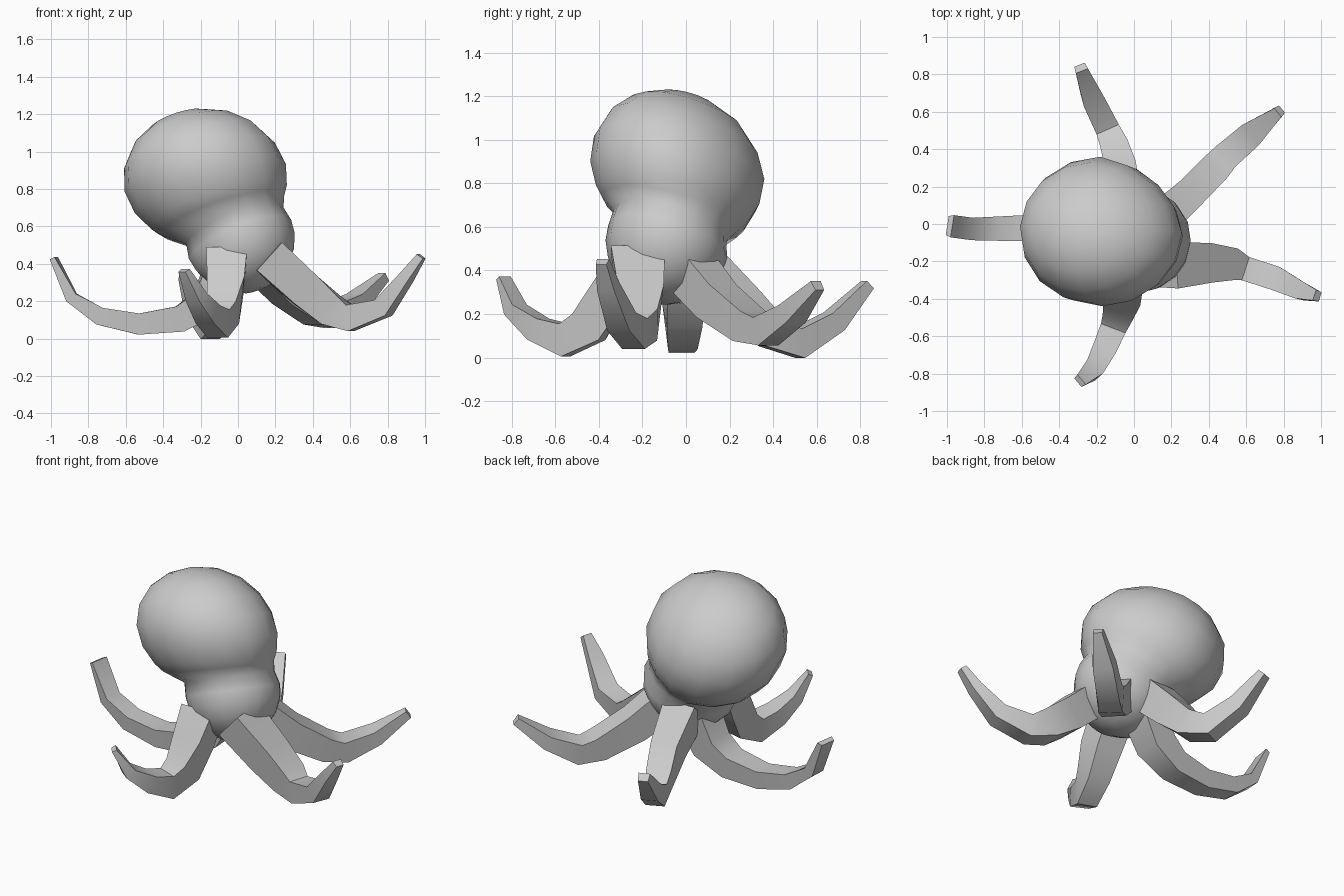
import bpy, bmesh, math
from mathutils import Vector

if "Cube" in bpy.data.objects:
    bpy.data.objects.remove(bpy.data.objects["Cube"])


def loft(name, rings, start=None, end=None, angle=30):
    """Skin closed rings of points; each end is a pole point or a flat cap."""
    bm = bmesh.new()
    loops = [[bm.verts.new(p) for p in ring] for ring in rings]
    n = len(loops[0])
    for a, b in zip(loops, loops[1:]):
        for i in range(n):
            j = (i + 1) % n
            bm.faces.new((a[i], a[j], b[j], b[i]))
    for loop, pole in ((loops[0], start), (loops[-1], end)):
        if pole is None:
            bm.faces.new(loop)
        else:
            tip = bm.verts.new(pole)
            for i in range(n):
                bm.faces.new((loop[i], loop[(i + 1) % n], tip))
    bmesh.ops.recalc_face_normals(bm, faces=bm.faces)
    mesh = bpy.data.meshes.new(name)
    bm.to_mesh(mesh)
    bm.free()
    ob = bpy.data.objects.new(name, mesh)
    bpy.context.collection.objects.link(ob)
    bpy.ops.object.select_all(action='DESELECT')
    ob.select_set(True)
    bpy.context.view_layer.objects.active = ob
    bpy.ops.object.shade_smooth_by_angle(angle=math.radians(angle))
    return ob


# Head: bulbous mantle leaning back over a smaller neck bulge
SEG = 16
TILT = Vector((0, 0, 1)).rotation_difference(Vector((-0.4, 0.3, 1)).normalized())


def ball_point(centre, radii, lean, flat, phi, theta):
    p = TILT @ Vector((math.sin(phi) * math.cos(theta),
                       math.sin(phi) * math.sin(theta), math.cos(phi)))
    # slightly flatten one diagonal corner
    if p.x * flat > 0 and p.y * flat > 0:
        p *= 1 - abs(flat) * p.x * p.y
    p = Vector([a * b for a, b in zip(p, radii)])
    p.y += lean * p.z
    return Vector(centre) + p


def ball_ring(ball, deg):
    return [ball_point(*ball, math.radians(deg), 2 * math.pi * i / SEG)
            for i in range(SEG)]


mantle = ((-0.175, -0.04, 0.86), (0.44, 0.395, 0.373), -0.17, 0.14)
waist = ((-0.018, -0.075, 0.605), (0.28, 0.27, 0.27), 0, -0.14)
neck = ((0.01, -0.085, 0.53), (0.295, 0.285, 0.29), 0, -0.17)
rings = [ball_ring(mantle, d) for d in (20, 40, 60, 80, 100, 118, 127)]
rings.append(ball_ring(waist, 90))
rings += [ball_ring(neck, d) for d in (90, 105, 122, 140, 160)]
loft("head", rings, ball_point(*mantle, 0, 0), ball_point(*neck, math.pi, 0), 80)


# Arms: square-section tapering limbs, each row is x, y, z, width, thickness
def arm(name, path):
    pts = [Vector(p[:3]) for p in path]
    rings = []
    for i, (c, row) in enumerate(zip(pts, path)):
        a, b = pts[max(i - 1, 0)], pts[min(i + 1, len(pts) - 1)]
        t = (b - a).normalized()
        side = t.cross(Vector((0, 0, 1))).normalized()
        up = side.cross(t)
        w, h = row[3] / 2, row[4] / 2
        rings.append([c + side * w + up * h, c - side * w + up * h,
                      c - side * w * 0.85 - up * h, c + side * w * 0.85 - up * h])
    loft(name, rings, angle=42)


arm("left_arm", [
    (-0.06, 0.0, 0.40, .22, .20), (-0.17, -0.01, 0.19, .19, .17),
    (-0.31, -0.015, 0.105, .16, .14), (-0.53, -0.02, 0.078, .14, .113),
    (-0.74, -0.025, 0.12, .13, .095), (-0.89, -0.025, 0.22, .12, .065),
    (-0.985, -0.01, 0.43, .12, .03)])
arm("front_arm", [
    (-0.06, -0.26, 0.45, .22, .16), (-0.06, -0.355, 0.29, .20, .17),
    (-0.075, -0.445, 0.14, .16, .17), (-0.11, -0.555, 0.08, .14, .15),
    (-0.165, -0.68, 0.13, .13, .11), (-0.225, -0.785, 0.22, .11, .07),
    (-0.29, -0.84, 0.365, .07, .03)])
arm("front_right_arm", [
    (0.16, -0.225, 0.44, .25, .20), (0.36, -0.21, 0.26, .21, .19),
    (0.50, -0.21, 0.15, .17, .17), (0.60, -0.24, 0.11, .13, .14),
    (0.78, -0.30, 0.165, .13, .10), (0.90, -0.36, 0.325, .10, .06),
    (0.98, -0.385, 0.44, .06, .04)])
arm("back_right_arm", [
    (0.12, 0.0, 0.42, .19, .20), (0.27, 0.135, 0.26, .17, .18),
    (0.42, 0.285, 0.145, .165, .15), (0.50, 0.37, 0.12, .15, .13),
    (0.64, 0.49, 0.20, .14, .09), (0.78, 0.605, 0.33, .06, .05)])
arm("back_arm", [
    (-0.06, 0.09, 0.42, .21, .20), (-0.07, 0.27, 0.24, .17, .18),
    (-0.095, 0.39, 0.115, .15, .15), (-0.145, 0.515, 0.065, .13, .135),
    (-0.225, 0.68, 0.165, .12, .10), (-0.285, 0.835, 0.335, .07, .05)])
